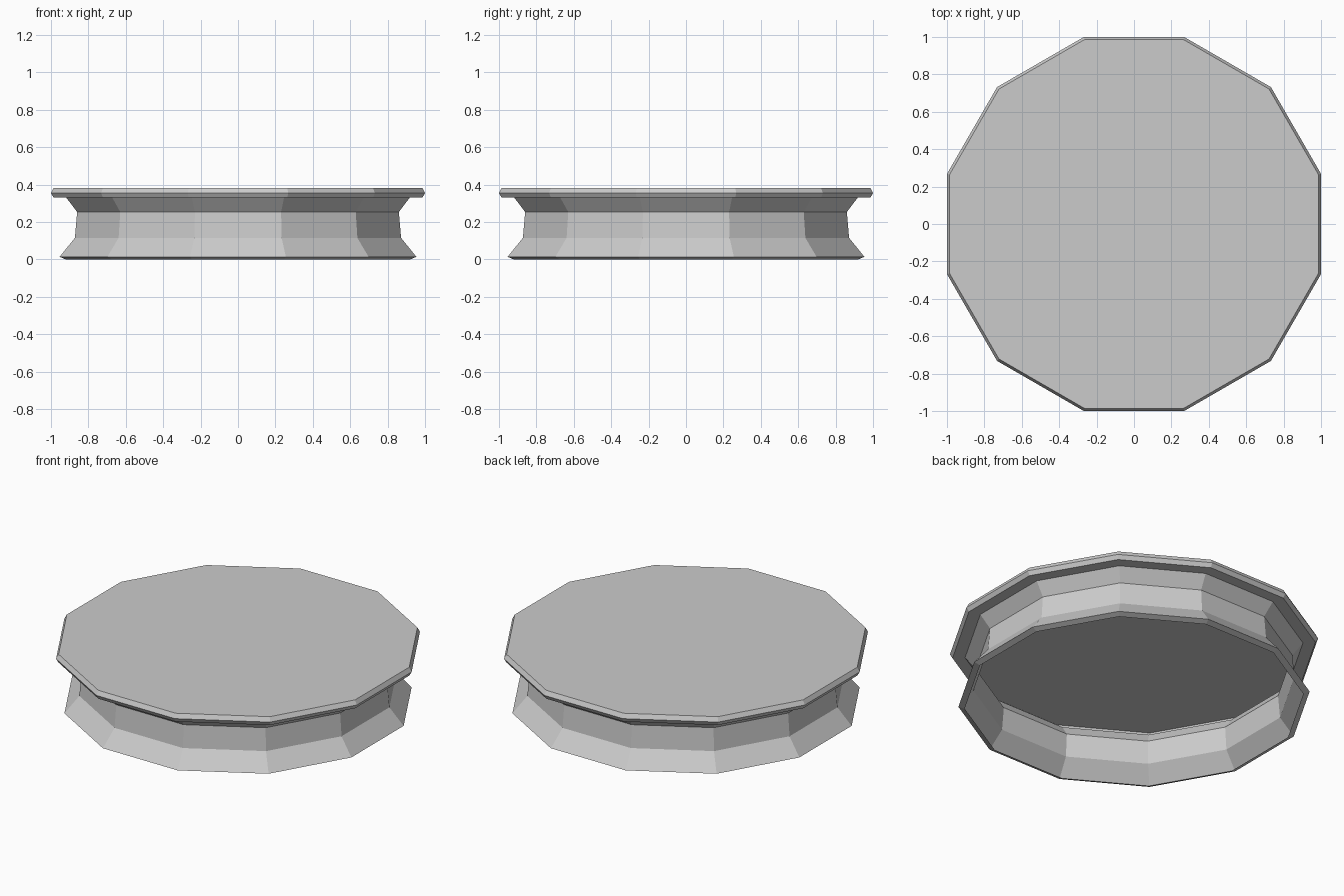
import bpy, bmesh, math

if "Cube" in bpy.data.objects:
    bpy.data.objects.remove(bpy.data.objects["Cube"])

SIDES = 12


def lathe(name, profile, cap_top=False):
    """Sweep (flat-side distance, height) points round a 12-sided ring."""
    bm = bmesh.new()
    rings = []
    for apothem, z in profile:
        r = apothem / math.cos(math.pi / SIDES)
        rings.append([bm.verts.new((r * math.cos(a), r * math.sin(a), z))
                      for a in ((i + 0.5) * 2 * math.pi / SIDES for i in range(SIDES))])
    for low, high in zip(rings, rings[1:]):
        for i in range(SIDES):
            j = (i + 1) % SIDES
            bm.faces.new((low[i], low[j], high[j], high[i]))
    if cap_top:
        bm.faces.new(rings[-1])
    mesh = bpy.data.meshes.new(name)
    bm.to_mesh(mesh)
    bm.free()
    obj = bpy.data.objects.new(name, mesh)
    bpy.context.collection.objects.link(obj)
    return obj


# Hollow waisted skirt, open underneath, with a small turned-in foot
lathe("base_skirt", [(0.92, 0.0), (0.954, 0.014), (0.872, 0.115),
                     (0.86, 0.254), (0.918, 0.33)])

# Overhanging top with a bevelled rim, its underside meeting the skirt
lathe("top_plate", [(0.918, 0.33), (0.986, 0.33), (1.0, 0.355),
                    (0.986, 0.382)], cap_top=True)
